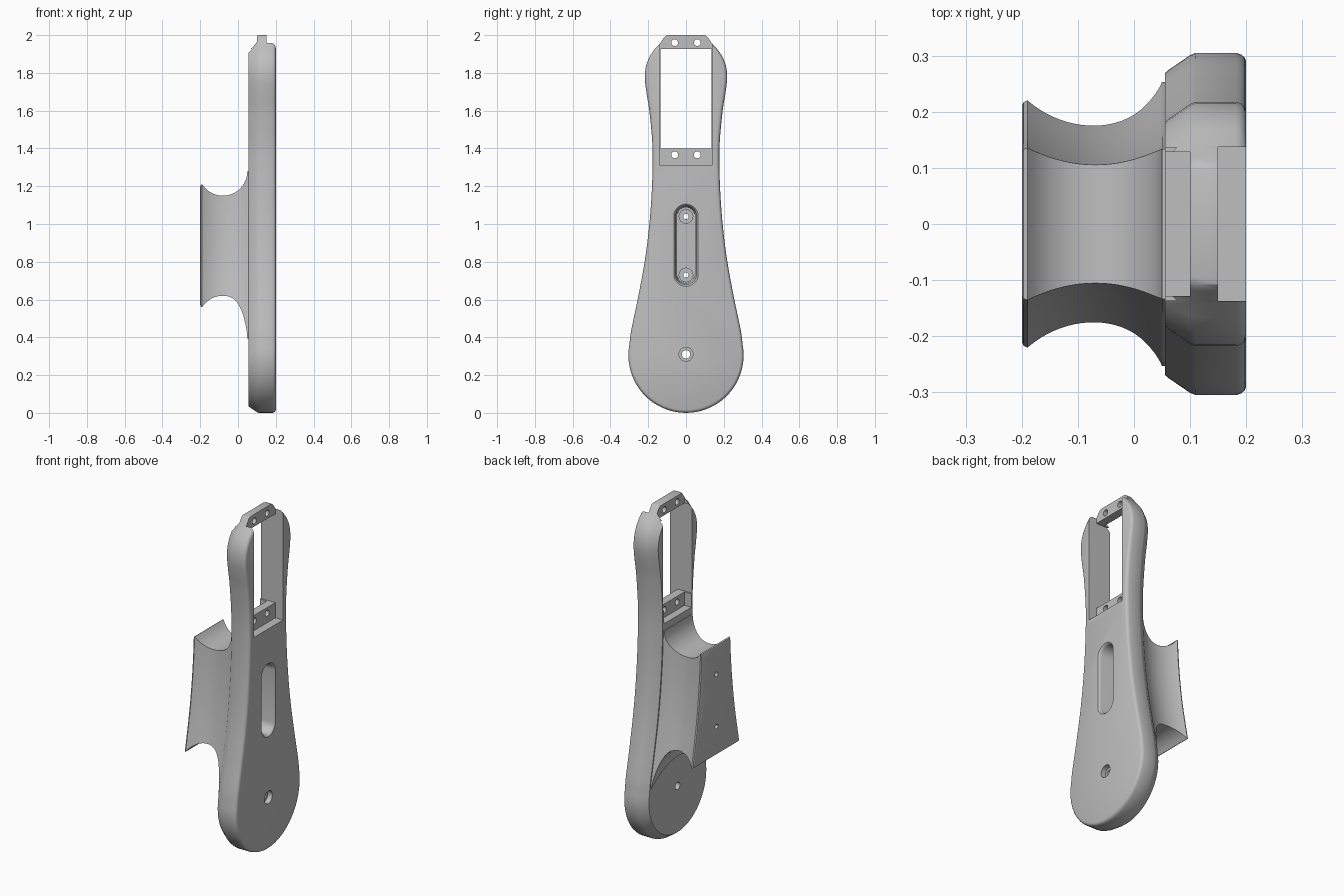
import bpy, bmesh, math
from mathutils import Vector

cube = bpy.data.objects.get("Cube")
if cube:
    bpy.data.objects.remove(cube, do_unlink=True)

grey = bpy.data.materials.new("plain grey")
grey.use_nodes = True
colour = (0.52, 0.52, 0.52, 1)
grey.diffuse_color = colour
grey.node_tree.nodes["Principled BSDF"].inputs["Base Color"].default_value = colour

# Half-width of the handle side against height: (z, half width)
SIDE = [(0.36, 0.300), (0.42, 0.293), (0.5, 0.277), (0.6, 0.256), (0.8, 0.219),
        (1.0, 0.194), (1.2, 0.180), (1.4, 0.177), (1.6, 0.194), (1.7, 0.210),
        (1.78, 0.218), (1.85, 0.208), (1.91, 0.178), (1.95, 0.142)]


def half_width(z):
    """Smooth interpolation through SIDE."""
    z = max(z, SIDE[0][0])
    n = len(SIDE)
    i = max(j for j in range(n - 1) if SIDE[j][0] <= z)

    def slope(j):
        a, b = SIDE[max(j - 1, 0)], SIDE[min(j + 1, n - 1)]
        return (b[1] - a[1]) / (b[0] - a[0])
    (z0, w0), (z1, w1) = SIDE[i], SIDE[i + 1]
    h = z1 - z0
    t = (z - z0) / h
    return ((2 * t**3 - 3 * t**2 + 1) * w0 + (t**3 - 2 * t**2 + t) * h * slope(i)
            + (3 * t**2 - 2 * t**3) * w1 + (t**3 - t**2) * h * slope(i + 1))


def loft(name, rings):
    """Skin a list of equal-length rings of (x, y, z) and cap both ends."""
    bm = bmesh.new()
    loops = [[bm.verts.new(p) for p in ring] for ring in rings]
    n = len(loops[0])
    for a, b in zip(loops, loops[1:]):
        for i in range(n):
            j = (i + 1) % n
            bm.faces.new((a[i], a[j], b[j], b[i]))
    bm.faces.new(loops[0])
    bm.faces.new(loops[-1])
    bmesh.ops.recalc_face_normals(bm, faces=bm.faces)
    mesh = bpy.data.meshes.new(name)
    bm.to_mesh(mesh)
    bm.free()
    obj = bpy.data.objects.new(name, mesh)
    bpy.context.collection.objects.link(obj)
    mesh.materials.append(grey)
    return obj


def box(x0, x1, y, z0, z1):
    ring = [(-y, z0), (y, z0), (y, z1), (-y, z1)]
    return loft("cutter", [[(x, a, b) for a, b in ring] for x in (x0, x1)])


def stadium(levels, z0, z1, y=0):
    """Rounded slot along x; levels are (x, radius). Equal z gives a round hole."""
    rings = []
    for x, r in levels:
        ring = []
        for i in range(32):
            a = math.pi * (i + 0.5) / 16
            ring.append((x, y + r * math.cos(a), (z1 if i < 16 else z0) + r * math.sin(a)))
        rings.append(ring)
    return loft("cutter", rings)


def combine(target, tool, operation):
    tool.hide_render = True
    mod = target.modifiers.new("cut", "BOOLEAN")
    mod.operation = operation
    mod.solver = "EXACT"
    mod.object = tool
    bpy.context.view_layer.objects.active = target
    bpy.ops.object.modifier_apply(modifier=mod.name)
    bpy.data.objects.remove(tool, do_unlink=True)


# Handle outline: round bottom, waisted sides, narrow top tab
R = 0.305
half = [(R * math.cos(math.radians(a)), R + R * math.sin(math.radians(a)))
        for a in range(-84, 7, 6)]
half += [(half_width(0.36 + 1.59 * i / 60), 0.36 + 1.59 * i / 60) for i in range(61)]
half += [(0.118, 1.985), (0.108, 1.996), (0.095, 2.0)]
outline = [Vector((0, 0))] + [Vector(p) for p in half]
outline += [Vector((-y, z)) for y, z in reversed(half)]


def inset(d):
    pts = []
    for i, p in enumerate(outline):
        t = (outline[(i + 1) % len(outline)] - outline[i - 1]).normalized()
        pts.append(p + Vector((-t.y, t.x)) * d)
    return pts


# Body: wide chamfer on the back, small rounded rim on the face
levels = [(0.055, 0.036), (0.062, 0.030), (0.1, 0.004), (0.11, 0), (0.182, 0),
          (0.191, 0.003), (0.197, 0.008), (0.2, 0.016)]
body = loft("handle_body", [[(x, p.x, p.y) for p in inset(d)] for x, d in levels])

# Mounting foot: saddle-shaped block, scooped on all four flanks
rings = []
xs = [-0.2, -0.197, -0.19] + [-0.19 + 0.012 * i for i in range(1, 20)] + [0.046, 0.05, 0.085]
for x in xs:
    c = max(min(x, 0.05), -0.19)
    rise = 0.13 - math.sqrt(max(0.13**2 - (c + 0.08)**2, 0))
    tip = {-0.2: 0.012, -0.197: 0.004}.get(x, 0)
    top, bottom = 1.15 + rise - tip, 0.62 - rise + tip
    u = (c + 0.07) / 0.125
    depth = 0.077 - 0.036 * min(u * u, 1) + tip * 0.7
    drop = 0.1 * max(0, (c + 0.08) / 0.13)**4
    low = bottom - drop
    side = [(half_width(low + (top - low) * i / 24) - depth, low + (top - low) * i / 24)
            for i in range(25)]
    w = side[0][0]
    ring = [(x, y, z) for y, z in side] + [(x, -y, z) for y, z in reversed(side)]
    for i in range(1, 12):
        s = -1 + i / 6
        ring.append((x, w * s, bottom - drop * s * s))
    rings.append(ring)
combine(body, loft("mounting_foot", rings), "UNION")

# Window, with shallow pockets in front of and behind its end ledges
combine(body, box(0.15, 0.3, 0.137, 1.31, 2.1), "DIFFERENCE")
combine(body, box(-0.05, 0.1, 0.128, 1.32, 2.1), "DIFFERENCE")
combine(body, box(-0.1, 0.3, 0.136, 1.4, 1.927), "DIFFERENCE")

# Ledge screw holes
for z in (1.366, 1.96):
    for y in (-0.06, 0.06):
        combine(body, stadium([(0, 0.018), (0.3, 0.018)], z, z, y), "DIFFERENCE")

# Long slot in the face with two screw holes in its floor
slot = [(0.21, 0.067), (0.2, 0.065), (0.195, 0.059), (0.185, 0.055), (-0.14, 0.048)]
combine(body, stadium(slot, 0.735, 1.04), "DIFFERENCE")
for z in (0.73, 1.04):
    bore = [(-0.3, 0.014), (-0.16, 0.014), (-0.16, 0.036), (-0.1, 0.036)]
    combine(body, stadium(bore, z, z), "DIFFERENCE")

# Pivot hole at the bottom, stepped at the face
pivot = [(0, 0.022), (0.17, 0.022), (0.17, 0.037), (0.3, 0.037)]
combine(body, stadium(pivot, 0.31, 0.31), "DIFFERENCE")

bpy.ops.object.select_all(action="DESELECT")
body.select_set(True)
bpy.context.view_layer.objects.active = body
bpy.ops.object.shade_smooth_by_angle(angle=math.radians(30))
